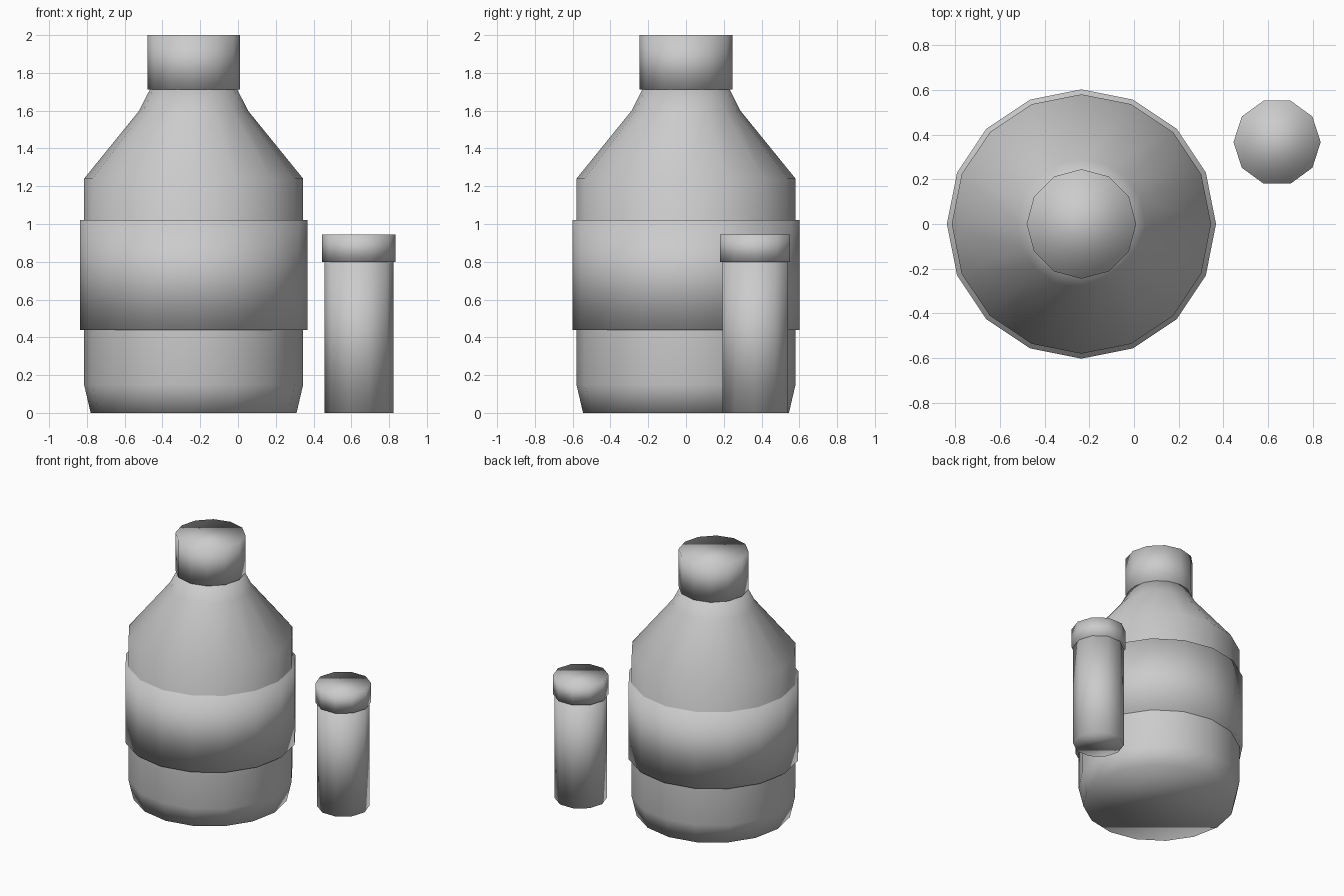
import bpy, bmesh
from math import cos, sin, tau

if "Cube" in bpy.data.objects:
    bpy.data.objects.remove(bpy.data.objects["Cube"])


def turned(name, centre, sides, profile):
    """Closed solid turned around z from (radius, height) points, first corner on +x."""
    bm = bmesh.new()
    rings = [[bm.verts.new((r * cos(tau * i / sides), r * sin(tau * i / sides), z))
              for i in range(sides)] for r, z in profile]
    for low, high in zip(rings, rings[1:]):
        for i in range(sides):
            j = (i + 1) % sides
            bm.faces.new((low[i], low[j], high[j], high[i]))
    bm.faces.new(rings[0][::-1])
    bm.faces.new(rings[-1])
    for f in bm.faces:
        f.smooth = True
    mesh = bpy.data.meshes.new(name)
    bm.to_mesh(mesh)
    bm.free()
    obj = bpy.data.objects.new(name, mesh)
    obj.location = (*centre, 0)
    bpy.context.collection.objects.link(obj)
    return obj


# Large bottle: tapered foot, straight wall, sloping shoulder, neck
BOTTLE = (-0.235, 0)
turned("bottle_body", BOTTLE, 16,
       [(0.545, 0), (0.58, 0.15), (0.58, 1.24), (0.288, 1.6), (0.23, 1.715)])
turned("bottle_label", BOTTLE, 16, [(0.602, 0.44), (0.602, 1.02)])
turned("bottle_cap", BOTTLE, 12, [(0.245, 1.712), (0.245, 2.0)])

# Small vial standing behind on the right
VIAL = (0.64, 0.366)
turned("vial_body", VIAL, 10, [(0.182, 0), (0.182, 0.805)])
turned("vial_cap", VIAL, 10, [(0.195, 0.80), (0.195, 0.945)])
